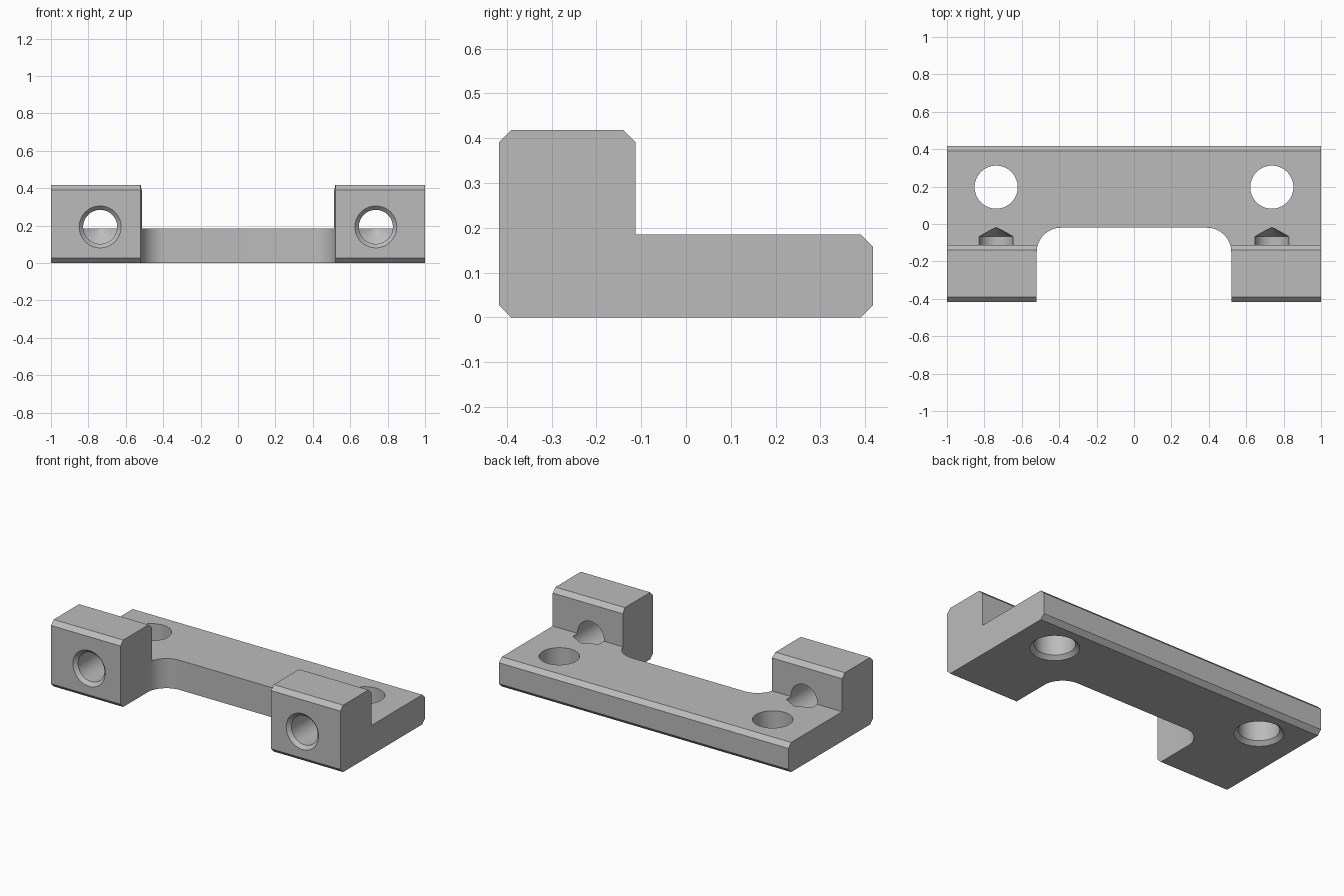
import bpy, bmesh, math
from mathutils import Matrix

cube = bpy.data.objects.get("Cube")
if cube:
    bpy.data.objects.remove(cube, do_unlink=True)

# Single grey material
grey = bpy.data.materials.new("plain_grey")
grey.use_nodes = True
colour = (0.5, 0.5, 0.5, 1)
grey.diffuse_color = colour
grey.node_tree.nodes["Principled BSDF"].inputs["Base Color"].default_value = colour


def make_object(name, bm):
    bmesh.ops.recalc_face_normals(bm, faces=bm.faces)
    mesh = bpy.data.meshes.new(name)
    bm.to_mesh(mesh)
    bm.free()
    mesh.materials.append(grey)
    obj = bpy.data.objects.new(name, mesh)
    bpy.context.collection.objects.link(obj)
    return obj


def prism(name, points, offset):
    """Extrude a closed outline along an offset."""
    bm = bmesh.new()
    face = bm.faces.new([bm.verts.new(p) for p in points])
    new = bmesh.ops.extrude_face_region(bm, geom=[face])["geom"]
    bmesh.ops.translate(bm, vec=offset,
                        verts=[v for v in new if isinstance(v, bmesh.types.BMVert)])
    return make_object(name, bm)


def turned(name, profile, matrix, steps=64):
    """Revolve (radius, height) points around z, then place the result."""
    bm = bmesh.new()
    verts = [bm.verts.new((r, 0, z)) for r, z in profile]
    edges = [bm.edges.new(pair) for pair in zip(verts, verts[1:])]
    bmesh.ops.spin(bm, geom=verts + edges, cent=(0, 0, 0), axis=(0, 0, 1),
                   angle=math.tau, steps=steps)
    bmesh.ops.remove_doubles(bm, verts=bm.verts, dist=1e-5)
    bm.transform(matrix)
    return make_object(name, bm)


# L-shaped bar with chamfered long edges
D, H, STEP_Y, STEP_Z, C = 0.417, 0.418, -0.113, 0.185, 0.027
outline = [(-D + C, 0), (D - C, 0), (D, C), (D, STEP_Z - C), (D - C, STEP_Z),
           (STEP_Y, STEP_Z), (STEP_Y, H - C), (STEP_Y - C, H), (-D + C, H),
           (-D, H - C), (-D, C)]
bracket = prism("bracket", [(-1, y, z) for y, z in outline], (2, 0, 0))

# Front slot with rounded inner corners
W, BACK, R = 0.52, -0.02, 0.13
slot = [(-W, -1), (W, -1)]
for side, start in ((1, 0), (-1, 90)):
    for i in range(17):
        a = math.radians(start + i * 90 / 16)
        slot.append((side * (W - R) + R * math.cos(a), BACK - R + R * math.sin(a)))
cutters = [prism("slot_cutter", [(x, y, -0.2) for x, y in slot], (0, 0, 1))]

# Countersunk mounting holes and pointed drilled holes
for x in (-0.737, 0.737):
    cutters.append(turned(
        "mounting_hole_cutter",
        [(0, -0.05), (0.188, -0.05), (0.115, 0.023), (0.115, 0.6), (0, 0.6)],
        Matrix.Translation((x, 0.197, 0))))
    cutters.append(turned(
        "drilled_hole_cutter",
        [(0, -0.05), (0.162, -0.05), (0.091, 0.021), (0.091, 0.35), (0, 0.402)],
        Matrix.Translation((x, -D, 0.193)) @ Matrix.Rotation(-math.pi / 2, 4, "X")))

# Cut the bar
bpy.ops.object.select_all(action="DESELECT")
bpy.context.view_layer.objects.active = bracket
bracket.select_set(True)
for cutter in cutters:
    mod = bracket.modifiers.new("cut", "BOOLEAN")
    mod.operation = "DIFFERENCE"
    mod.solver = "EXACT"
    mod.object = cutter
    bpy.ops.object.modifier_apply(modifier=mod.name)
    bpy.data.objects.remove(cutter, do_unlink=True)

bpy.ops.object.shade_smooth_by_angle(angle=math.radians(25))
